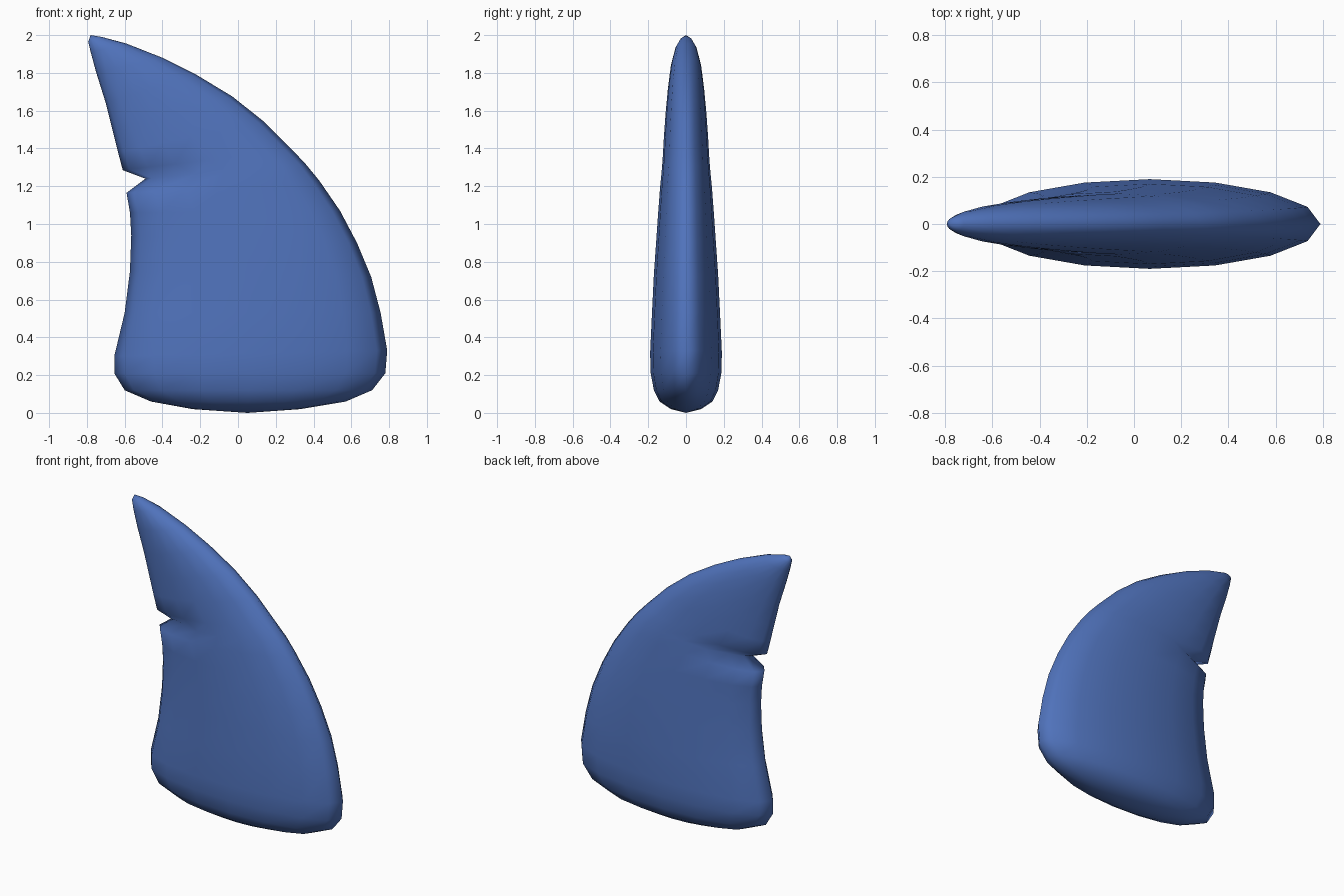
import bpy, bmesh, math

# Fin sections: trailing x, z, leading x, z, half thickness, pinch near trailing edge
SECTIONS = [
    (-0.24, 0.02, 0.33, 0.02, 0.08, 1),
    (-0.46, 0.06, 0.57, 0.06, 0.14, 1),
    (-0.60, 0.12, 0.71, 0.12, 0.17, 1),
    (-0.655, 0.21, 0.78, 0.21, 0.187, 1),
    (-0.655, 0.30, 0.79, 0.33, 0.19, 1),
    (-0.60, 0.53, 0.755, 0.53, 0.18, 1),
    (-0.572, 0.75, 0.705, 0.72, 0.17, 1),
    (-0.565, 0.94, 0.63, 0.90, 0.157, 1),
    (-0.572, 1.06, 0.54, 1.07, 0.147, 1),
    (-0.59, 1.165, 0.43, 1.23, 0.137, 1),
    (-0.49, 1.24, 0.36, 1.315, 0.129, 0.75),
    (-0.61, 1.285, 0.29, 1.39, 0.124, 1),
    (-0.635, 1.38, 0.14, 1.54, 0.117, 1),
    (-0.665, 1.50, -0.03, 1.675, 0.108, 1),
    (-0.70, 1.64, -0.22, 1.79, 0.096, 1),
    (-0.75, 1.80, -0.40, 1.88, 0.08, 1),
    (-0.78, 1.91, -0.59, 1.955, 0.056, 1),
    (-0.793, 1.965, -0.72, 1.99, 0.03, 1),
]
SIDES = 16

bm = bmesh.new()
rings = []
for tx, tz, lx, lz, thick, pinch in SECTIONS:
    ring = []
    for i in range(SIDES):
        a = 2 * math.pi * i / SIDES
        t = (1 + math.cos(a)) / 2
        y = thick * math.sin(a) * (pinch if t < 0.2 else 1)
        ring.append(bm.verts.new((tx + (lx - tx) * t, y, tz + (lz - tz) * t)))
    rings.append(ring)

# Skin between sections
for r0, r1 in zip(rings, rings[1:]):
    for i in range(SIDES):
        j = (i + 1) % SIDES
        bm.faces.new((r0[i], r0[j], r1[j], r1[i]))

# Rounded base and tip
for ring, co in ((rings[0], (0.05, 0, 0)), (rings[-1], (-0.78, 0, 2.0))):
    pole = bm.verts.new(co)
    for i in range(SIDES):
        bm.faces.new((ring[i], ring[(i + 1) % SIDES], pole))

bmesh.ops.recalc_face_normals(bm, faces=bm.faces)
for f in bm.faces:
    f.smooth = True
mesh = bpy.data.meshes.new("fin")
bm.to_mesh(mesh)
bm.free()

fin = bpy.data.objects.new("fin", mesh)
bpy.context.collection.objects.link(fin)
mat = bpy.data.materials.new("fin_blue")
mat.diffuse_color = (0.08, 0.17, 0.5, 1)
mesh.materials.append(mat)
